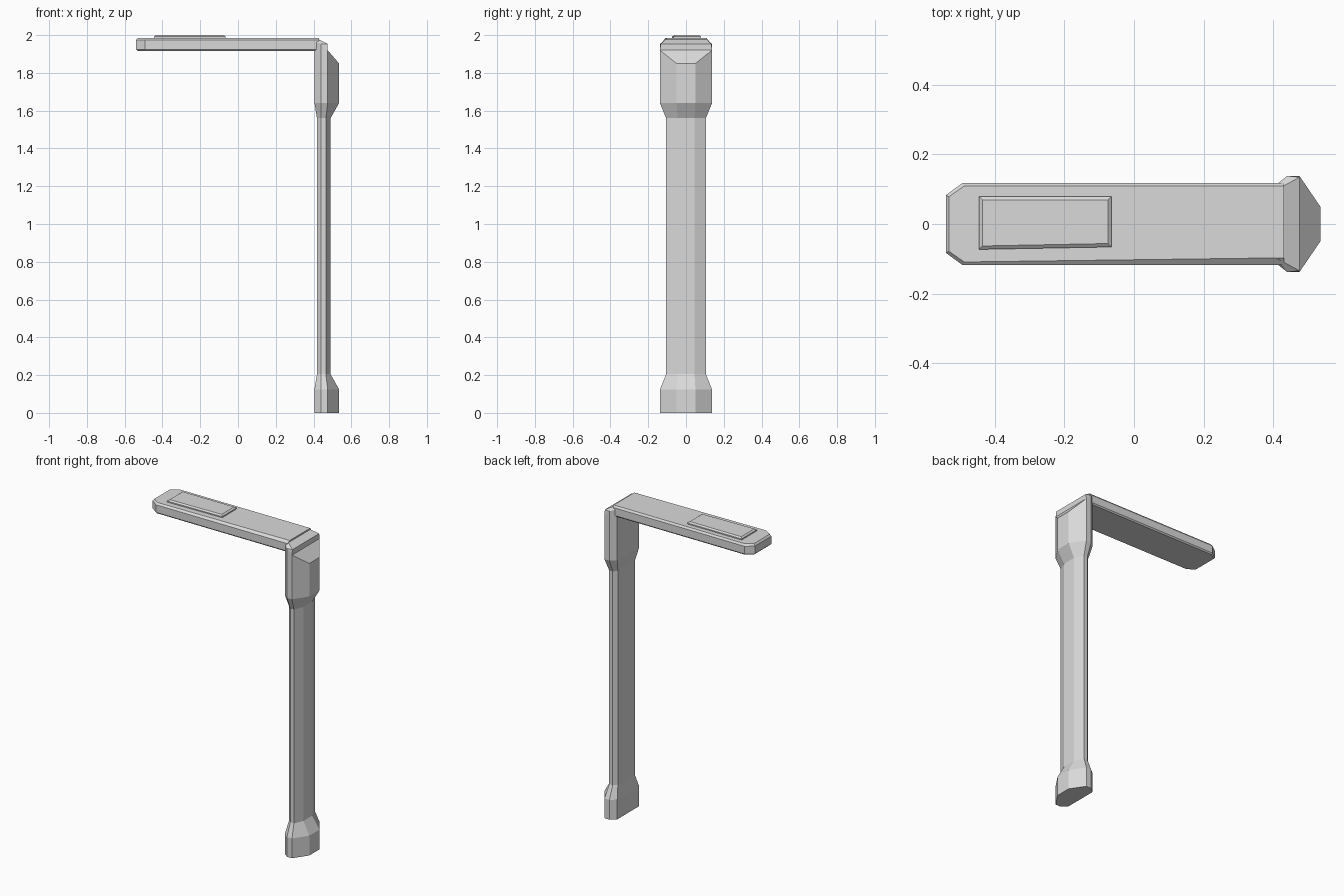
import bpy
import bmesh

cube = bpy.data.objects.get("Cube")
if cube:
    bpy.data.objects.remove(cube)

grey = bpy.data.materials.new("light_grey")
grey.use_nodes = True
colour = (0.7, 0.7, 0.7, 1)
grey.diffuse_color = colour
grey.node_tree.nodes["Principled BSDF"].inputs["Base Color"].default_value = colour


def finish(bm, name):
    bmesh.ops.recalc_face_normals(bm, faces=bm.faces)
    mesh = bpy.data.meshes.new(name)
    bm.to_mesh(mesh)
    bm.free()
    mesh.materials.append(grey)
    obj = bpy.data.objects.new(name, mesh)
    bpy.context.collection.objects.link(obj)
    return obj


def loft(bm, rings):
    """Join rings of points with quads; return the vertex rings."""
    loops = [[bm.verts.new(p) for p in ring] for ring in rings]
    for low, high in zip(loops, loops[1:]):
        n = len(low)
        for i in range(n):
            j = (i + 1) % n
            bm.faces.new((low[i], low[j], high[j], high[i]))
    return loops


def mirrored(half, heights):
    """Outline at +y plus its mirror image, with one height per point."""
    side = [(x, y, z) for (x, y), z in zip(half, heights)]
    return side + [(x, -y, z) for x, y, z in reversed(side)]


# Upright post: wide foot, slim shaft, wide head
wide = [(0.405, 0.11), (0.44, 0.138), (0.475, 0.138), (0.535, 0.05)]
slim = [(0.418, 0.085), (0.44, 0.105), (0.465, 0.105), (0.49, 0.045)]
levels = [(wide, 0), (wide, 0.125), (slim, 0.205), (slim, 1.56), (wide, 1.64)]
rings = [mirrored(half, [z] * 4) for half, z in levels]
rings.append(mirrored(wide, [1.965, 1.953, 1.92, 1.85]))
bm = bmesh.new()
loops = loft(bm, rings)
bm.faces.new(loops[0])

# Sloping cap of the head
a, b, c, d, d2, c2, b2, a2 = loops[-1]
f, f2 = [bm.verts.new((0.412, s * 0.1, 1.985)) for s in (1, -1)]
e, e2 = [bm.verts.new((0.475, s * 0.134, 1.953)) for s in (1, -1)]
for face in ((c, d, d2, c2), (c, c2, e2, e), (e, e2, f2, f), (a, f, f2, a2),
             (a, b, f), (b, e, f), (b, c, e),
             (a2, f2, b2), (b2, f2, e2), (b2, e2, c2)):
    bm.faces.new(face)
finish(bm, "post")


# Arm: plank with clipped far corners and thin edge chamfers
def arm_ring(inset, z, skew=0):
    end, side = -0.54 + inset, 0.118 - inset
    return [(0.43, side, z), (-0.492 + inset / 2, side, z),
            (end, 0.083 - inset / 2, z), (end, -0.083 + inset / 2, z),
            (-0.492 + inset / 2, -side, z), (0.43, -side + skew, z)]


bm = bmesh.new()
loops = loft(bm, [arm_ring(0.007, 1.917), arm_ring(0, 1.925),
                  arm_ring(0, 1.973), arm_ring(0.009, 1.985, 0.012)])
bm.faces.new(loops[0])
bm.faces.new(loops[-1])
finish(bm, "arm")


# Raised panel with bevelled rim and a slightly slanted front edge
def panel_ring(inset, z):
    x0, x1, y1 = -0.445 + inset, -0.065 - inset, 0.079 - inset
    return [(x0, y1, z), (x1, y1, z), (x1, -0.066 + inset, z),
            (x0, -0.073 + inset, z)]


bm = bmesh.new()
loops = loft(bm, [panel_ring(0, 1.98), panel_ring(0, 1.992), panel_ring(0.01, 2.0)])
bm.faces.new(loops[0])
bm.faces.new(loops[-1])
finish(bm, "top_panel")
